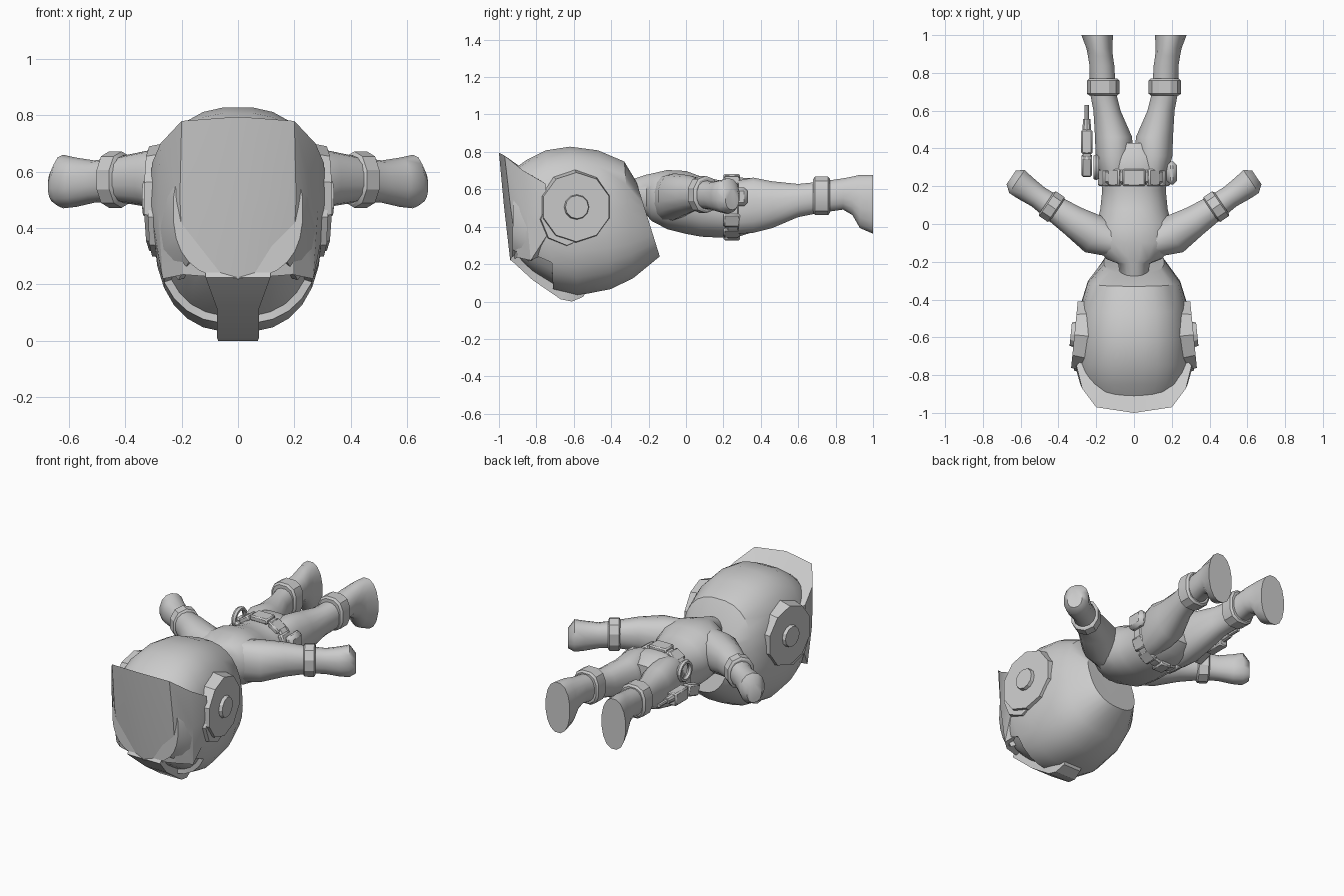
import bpy, bmesh
from math import sin, cos, pi, radians, copysign
from mathutils import Vector, Matrix

cube = bpy.data.objects.get("Cube")
if cube:
    bpy.data.objects.remove(cube)


def finish(bm, name, angle=35, bevel=0):
    bmesh.ops.recalc_face_normals(bm, faces=bm.faces)
    mesh = bpy.data.meshes.new(name)
    bm.to_mesh(mesh)
    bm.free()
    ob = bpy.data.objects.new(name, mesh)
    bpy.context.collection.objects.link(ob)
    bpy.ops.object.select_all(action='DESELECT')
    ob.select_set(True)
    bpy.context.view_layer.objects.active = ob
    if bevel:
        mod = ob.modifiers.new("Bevel", 'BEVEL')
        mod.width = bevel
        mod.segments = 1
    bpy.ops.object.shade_smooth_by_angle(angle=radians(angle))
    return ob


def ring(center, u, v, n=16, power=2.0):
    """Superellipse section spanned by half-axes u and v."""
    pts = []
    for i in range(n):
        a = 2 * pi * (i + 0.5) / n
        c, s = cos(a), sin(a)
        pts.append(Vector(center) + Vector(u) * copysign(abs(c) ** (2 / power), c)
                   + Vector(v) * copysign(abs(s) ** (2 / power), s))
    return pts


def loft(rings, caps=True):
    bm = bmesh.new()
    rows = [[bm.verts.new(p) for p in r] for r in rings]
    n = len(rows[0])
    for a, b in zip(rows, rows[1:]):
        for i in range(n):
            j = (i + 1) % n
            bm.faces.new((a[i], a[j], b[j], b[i]))
    if caps:
        bm.faces.new(rows[0])
        bm.faces.new(rows[-1])
    bmesh.ops.recalc_face_normals(bm, faces=bm.faces)
    return bm


def section(y, x, half, top, bottom, n=16, power=2.2):
    return ring((x, y, (top + bottom) / 2), (half, 0, 0), (0, 0, (top - bottom) / 2), n, power)


def box(name, loc, size, rot=None, bevel=0.008):
    bm = bmesh.new()
    bmesh.ops.create_cube(bm, size=1)
    m = Matrix.Translation(loc) @ (rot or Matrix()) @ Matrix.Diagonal((*size, 1))
    bmesh.ops.transform(bm, matrix=m, verts=bm.verts)
    return finish(bm, name, 30, bevel)


def disc(name, loc, axis, r1, r2, depth, sides):
    bm = bmesh.new()
    bmesh.ops.create_cone(bm, cap_ends=True, segments=sides, radius1=r1, radius2=r2, depth=depth)
    q = Vector(axis).to_track_quat('Z', 'Y').to_matrix().to_4x4()
    bmesh.ops.transform(bm, matrix=Matrix.Translation(loc) @ q, verts=bm.verts)
    return finish(bm, name, 25)


# Helmet shell: top y, top z, bottom y, bottom z, half width
shell = [(-.265, .64, -.14, .24, .16), (-.33, .75, -.28, .125, .245),
         (-.47, .81, -.40, .065, .285), (-.62, .83, -.58, .03, .30),
         (-.75, .81, -.71, .06, .30), (-.85, .76, -.84, .14, .28),
         (-.92, .71, -.93, .22, .23)]
rings = []
for yt, zt, yb, zb, w in shell:
    rings.append(ring((0, (yt + yb) / 2, (zt + zb) / 2), (w, 0, 0),
                      (0, (yt - yb) / 2, (zt - zb) / 2), 28, 2.5))
bm = loft(rings)
# Sunken eye openings
for s in (1, -1):
    eye = []
    for f in bm.faces:
        c = f.calc_center_median()
        if len(f.verts) == 4 and .07 < c.x * s < .25 and c.y < -.73 and c.z < .24:
            eye.append(f)
    if eye:
        bmesh.ops.inset_region(bm, faces=eye, thickness=.012, depth=-.025)
finish(bm, "helmet_shell", 32)

# Raised crown plate: x, top y, top z, bottom y, bottom z, inner x, inner y, inner z
plate = [(0, -1, .795, -.94, .22, 0, -.91, .72), (.2, -.97, .78, -.90, .235, .15, -.89, .70),
         (.275, -.87, .70, -.83, .22, .22, -.80, .66), (.305, -.75, .63, -.74, .36, .26, -.70, .60)]
columns = []
for x, yt, zt, yb, zb, xi, yi, zi in plate:
    columns.append([(xi, yi, zi), (x, yt, zt), (x * 1.03, yt * .55 + yb * .45, (zt + zb) / 2),
                    (x * .97, yb, zb), (x * .85, yb + .07, zb + .03)])
columns = [[(-x, y, z) for x, y, z in c] for c in columns[:0:-1]] + columns
bm = bmesh.new()
cols = [[bm.verts.new(p) for p in c] for c in columns]
for a, b in zip(cols, cols[1:]):
    for i in range(len(a) - 1):
        bm.faces.new((a[i], a[i + 1], b[i + 1], b[i]))
finish(bm, "crown_plate", 30)

# Central strip between the eyes: y, z, half width
bm = bmesh.new()
rows = []
for y, z, w in [(-.94, .225, .115), (-.82, .115, .075), (-.67, .012, .075), (-.61, 0, .07), (-.55, .025, .06)]:
    rows.append([bm.verts.new(p) for p in ((-w, y, z), (w, y, z), (w, y + .03, z + .05), (-w, y + .03, z + .05))])
for a, b in zip(rows, rows[1:]):
    for i in range(4):
        j = (i + 1) % 4
        bm.faces.new((a[i], a[j], b[j], b[i]))
bm.faces.new(rows[0])
bm.faces.new(rows[-1])
finish(bm, "face_strip", 25)

# Torso: y, half width, top, bottom
torso = [(-.30, .07, .65, .50), (-.21, .085, .68, .46), (-.185, .15, .685, .43), (-.10, .215, .705, .385),
         (0, .20, .70, .36), (.08, .18, .67, .345), (.18, .17, .65, .34), (.28, .185, .665, .345),
         (.36, .195, .66, .37), (.43, .12, .62, .42)]
finish(loft([section(y, 0, w, t, b, 20) for y, w, t, b in torso]), "torso", 50)

# Limb tables
leg = [(.28, .10, .085, .65, .36), (.36, .105, .10, .665, .365), (.46, .108, .10, .645, .39),
       (.60, .143, .073, .63, .45), (.70, .165, .07, .64, .47), (.84, .17, .067, .66, .49),
       (.89, .178, .067, .67, .46), (.93, .183, .07, .68, .39), (1, .195, .085, .68, .36)]
arm = [(.08, -.10, .09, .68, .42), (.20, -.06, .11, .685, .44), (.32, .015, .085, .675, .475),
       (.44, .095, .068, .65, .495), (.51, .145, .062, .64, .49), (.575, .19, .07, .65, .475),
       (.62, .225, .075, .66, .47), (.65, .247, .045, .61, .49)]
along = Vector((.83, .56, 0)).normalized()


def side_name(name, s):
    return ("left_" if s > 0 else "right_") + name


def arm_ring(s, x, y, half, top, bottom, n=14):
    across = Vector((-along.y * s, along.x, 0)) * half
    return ring((x * s, y, (top + bottom) / 2), across, (0, 0, (top - bottom) / 2), n, 2.2)


for s in (1, -1):
    finish(loft([section(y, x * s, w, t, b) for y, x, w, t, b in leg]), side_name("leg", s), 50)
    finish(loft([arm_ring(s, *row) for row in arm]), side_name("arm", s), 50)

    # Shin and forearm cuffs
    cuff = [section(y, .163 * s, .088 - e, .67 - e, .46 + e, 12, 2.6)
            for y, e in ((.68, .012), (.69, 0), (.76, 0), (.77, .012))]
    finish(loft(cuff), side_name("shin_cuff", s), 30)
    cuff = []
    for d, e in ((-.035, .012), (-.027, 0), (.027, 0), (.035, .012)):
        x, y, _ = Vector((.435, .092, 0)) + along * d
        cuff.append(arm_ring(s, x, y, .083 - e, .672 - e, .472 + e, 10))
    finish(loft(cuff), side_name("forearm_cuff", s), 30)

    # Ear discs
    axis = (s, .1, 0)
    disc(side_name("ear_base", s), (.27 * s, -.64, .44), axis, .15, .14, .07, 8)
    disc(side_name("ear_disc", s), (.278 * s, -.59, .505), axis, .20, .185, .075, 10)
    disc(side_name("ear_knob", s), (.315 * s, -.585, .505), axis, .072, .062, .04, 12)

# Belt and its pouches
belt = [section(y, 0, .19 - e, .675 - e, .335 + e, 20) for y, e in ((.215, .01), (.225, 0), (.275, 0), (.285, .01))]
finish(loft(belt, False), "belt", 30)
for k, deg in enumerate((90, 55, 125, 25, 155, -25, 205, -55, 235, -90)):
    a = radians(deg)
    rot = Matrix.Rotation(pi / 2 - a, 4, 'Y')
    width = .12 if deg == 90 else .075
    box(f"belt_pouch_{k + 1}", (.178 * cos(a), .245, .505 + .16 * sin(a)), (width, .09, .035), rot)
box("side_pouch", (.2, .27, .56), (.055, .12, .1), bevel=.02)

# Holster loop and sidearm on the right hip
loop = []
for i in range(14):
    a = 2 * pi * i / 14
    out = Vector((0, cos(a), sin(a)))
    loop.append(ring(Vector((-.2, .3, .59)) + out * .055, (.016, 0, 0), out * .013, 6))
finish(loft(loop + loop[:1], False), "holster_loop", 40)
box("sidearm_grip", (-.25, .31, .49), (.055, .11, .07), Matrix.Rotation(.3, 4, 'X'))
box("sidearm_body", (-.25, .435, .50), (.06, .13, .08))
disc("sidearm_collar", (-.25, .525, .51), (0, 1, 0), .025, .02, .06, 10)
disc("sidearm_barrel", (-.25, .585, .51), (0, 1, 0), .012, .012, .09, 8)
